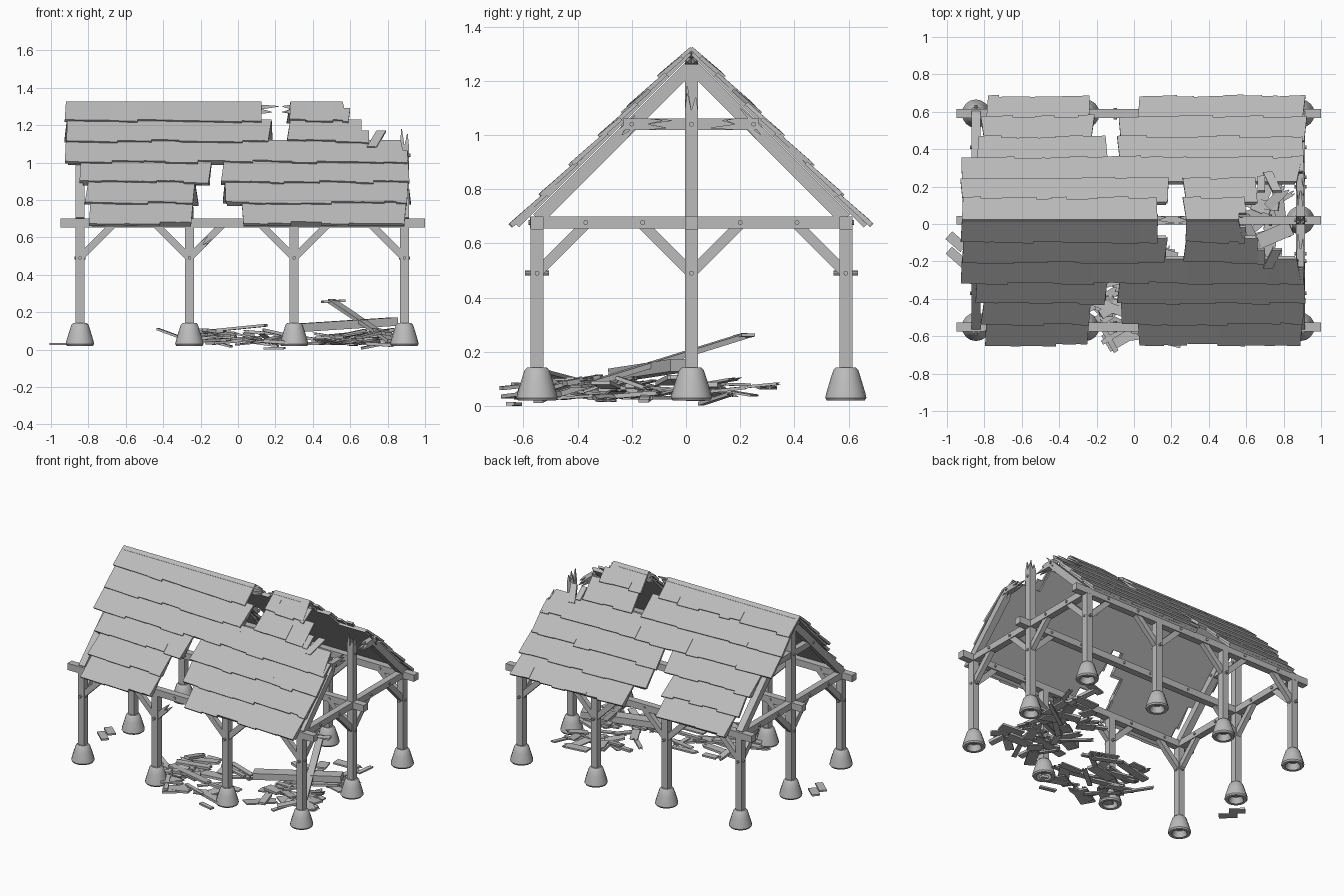
import bpy, bmesh, math, random
from mathutils import Vector, Matrix

random.seed(7)
rnd = random.uniform
if "Cube" in bpy.data.objects:
    bpy.data.objects.remove(bpy.data.objects["Cube"])

grey = bpy.data.materials.new("weathered_grey")
grey.use_nodes = True
grey.diffuse_color = (0.5, 0.5, 0.5, 1)
grey.node_tree.nodes["Principled BSDF"].inputs["Base Color"].default_value = (0.5, 0.5, 0.5, 1)

MID = 0.02                       # y of the ridge
POSTS_X = (-0.845, -0.26, 0.30, 0.89)
ENDS_X = (POSTS_X[0], POSTS_X[-1])
POSTS_Y = (-0.55, MID, 0.59)
C = math.sqrt(0.5)


def finish(name, bm):
    bmesh.ops.recalc_face_normals(bm, faces=bm.faces)
    mesh = bpy.data.meshes.new(name)
    bm.to_mesh(mesh)
    bm.free()
    ob = bpy.data.objects.new(name, mesh)
    bpy.context.collection.objects.link(ob)
    mesh.materials.append(grey)
    return ob


def hull(bm, low, high):
    """Prism between two matching rings of four points."""
    a = [bm.verts.new(p) for p in low]
    b = [bm.verts.new(p) for p in high]
    bm.faces.new(a)
    bm.faces.new(b)
    for i in range(4):
        j = (i + 1) % 4
        bm.faces.new((a[i], a[j], b[j], b[i]))


def beam(bm, p, q, w=0.048, h=0.048, broken=0):
    """Square timber from p to q; broken adds splinters of that length at q."""
    p, q = Vector(p), Vector(q)
    axis = (q - p).normalized()
    up = Vector((0, 0, 1)) if abs(axis.z) < 0.95 else Vector((0, 1, 0))
    side = axis.cross(up).normalized() * w / 2
    up = side.cross(axis).normalized() * h / 2

    def ring(c, cs=0, cu=0, k=1):
        return [c + side * (cs + k * i) + up * (cu + k * j)
                for i, j in ((-1, -1), (1, -1), (1, 1), (-1, 1))]
    hull(bm, ring(p), ring(q))
    if broken:
        for i in (-0.5, 0.5):
            for j in (-0.5, 0.5):
                tip = q + axis * broken * rnd(0.3, 1)
                hull(bm, ring(q, i, j, 0.5), ring(tip, i * 1.3, j * 1.3, 0.08))


def peg(bm, c, axis, length=0.035):
    rot = Matrix.Rotation(math.pi / 2, 4, "Y" if axis == "x" else "X")
    bmesh.ops.create_cone(bm, cap_ends=True, segments=8, radius1=0.009, radius2=0.009,
                          depth=length, matrix=Matrix.Translation(c) @ rot)


def slope(x, s, d, n):
    """Point on a roof slope: s side, d down from the ridge, n out of the surface."""
    return Vector((x, MID + s * (d + n) * C, 1.338 + (n - d) * C))


# Stone footings, hollow underneath
profile = ((0, 0.142), (0.036, 0.142), (0.046, 0.132), (0.058, 0.095), (0.072, 0.048),
           (0.076, 0.03), (0.07, 0.02), (0.05, 0.02), (0.035, 0.06), (0, 0.06))
spots = [(x, y) for x in POSTS_X for y in POSTS_Y if x in ENDS_X or y != MID]
bm = bmesh.new()
for x, y in spots:
    verts = [bm.verts.new((x + r, y, z)) for r, z in profile]
    edges = [bm.edges.new(pair) for pair in zip(verts, verts[1:])]
    bmesh.ops.spin(bm, geom=verts + edges, cent=(x, y, 0), axis=(0, 0, 1),
                   angle=math.tau, steps=16)
bmesh.ops.remove_doubles(bm, verts=bm.verts, dist=0.0005)
footings = finish("footings", bm)
bpy.context.view_layer.objects.active = footings
footings.select_set(True)
bpy.ops.object.shade_smooth_by_angle(angle=math.radians(40))
footings.select_set(False)

# Posts; the middle end posts reach for the ridge and one has snapped
bm = bmesh.new()
for x, y in spots:
    if y != MID:
        beam(bm, (x, y, 0.12), (x, y, 0.66))
    elif x < 0:
        beam(bm, (x, y, 0.12), (x, y, 1.27))
    else:
        beam(bm, (x, y, 0.12), (x, y, 1.09), broken=0.12)
finish("posts", bm)

# Long plates and tie beams
bm = bmesh.new()
for y in POSTS_Y:
    beam(bm, (-0.95, y, 0.676), (1.0, y, 0.676))
finish("long_beams", bm)
bm = bmesh.new()
for x in ENDS_X:
    beam(bm, (x, -0.575, 0.677), (x, 0.615, 0.677), 0.046, 0.046)
finish("tie_beams", bm)

# Corner braces along both directions
bm = bmesh.new()
for x, y in spots:
    for dx in (-1, 1):
        if POSTS_X[0] < x + dx * 0.3 < POSTS_X[-1]:
            snapped = x == POSTS_X[1] and y < 0 and dx > 0
            reach = 0.07 if snapped else 0.175
            beam(bm, (x, y, 0.49), (x + dx * reach, y, 0.49 + reach), 0.034, 0.038,
                 0.08 if snapped else 0)
    for dy in (-1, 1):
        if x in ENDS_X and POSTS_Y[0] < y + dy * 0.3 < POSTS_Y[-1]:
            beam(bm, (x, y, 0.49), (x, y + dy * 0.18, 0.67), 0.034, 0.038)
finish("braces", bm)

# Rafters, collar beams and the broken ridge beam
bm = bmesh.new()
for s in (-1, 1):
    x0, x1 = ENDS_X
    beam(bm, slope(x0, s, 0.86, -0.057), slope(x0, s, 0.04, -0.057))
    beam(bm, slope(x1, s, 0.86, -0.057), slope(x1, s, 0.42, -0.057), broken=0.14)
finish("rafters", bm)
bm = bmesh.new()
beam(bm, (ENDS_X[0], -0.24, 1.04), (ENDS_X[0], 0.28, 1.04), 0.04, 0.042)
for s in (-1, 1):
    beam(bm, (ENDS_X[1], MID + s * 0.25, 1.04), (ENDS_X[1], MID + s * 0.16, 1.04),
         0.04, 0.042, 0.09)
finish("collar_beams", bm)
bm = bmesh.new()
beam(bm, (-0.9, MID, 1.285), (0.13, MID, 1.285), broken=0.1)
beam(bm, (0.4, MID, 1.285), (0.28, MID, 1.285), broken=0.06)
beam(bm, (0.4, MID, 1.285), (0.5, MID, 1.285), broken=0.12)
finish("ridge_beam", bm)

# Wooden pegs at the joints
bm = bmesh.new()
for x, y in spots:
    if y != MID:
        peg(bm, (x, y, 0.49), "y", 0.09)
    if x in ENDS_X:
        peg(bm, (x, y, 0.49), "x", 0.06)
for x in ENDS_X:
    for y in (-0.37, -0.16, 0.20, 0.41):
        peg(bm, (x, y, 0.677), "x", 0.062)
    for y in (-0.2, MID, 0.25):
        peg(bm, (x, y, 1.04), "x", 0.062)
for y in POSTS_Y:
    for x in (-0.7, -0.42, -0.1, 0.12, 0.48, 0.73):
        peg(bm, (x, y, 0.677), "y", 0.062)
finish("pegs", bm)

# Roof rows from ridge to eave, each a list of surviving stretches in x
ROWS = (((-0.92, 0.125), (0.28, 0.56)), ((-0.915, 0.18), (0.28, 0.66)),
        ((-0.92, 0.87),), ((-0.84, -0.14), (-0.075, 0.91)),
        ((-0.80, -0.23), (-0.07, 0.91)), ((-0.79, -0.24), (0.02, 0.90)))
PITCH = 0.155


def shingle(bm, s, x0, x1, d0, d1, skew=(0, 0)):
    top = [slope(x, s, d0, n) for x, n in
           ((x0, -0.02), (x1, -0.02), (x1, -0.006), (x0, -0.006))]
    low = [slope(x, s, d, n) for x, d, n in
           ((x0 + skew[0], d1, -0.013), (x1 + skew[1], d1 + 0.004, -0.013),
            (x1 + skew[1], d1 + 0.004, 0.005), (x0 + skew[0], d1, 0.005))]
    hull(bm, top, low)


for s, label in ((-1, "front"), (1, "back")):
    deck, tiles = bmesh.new(), bmesh.new()
    for i, row in enumerate(ROWS):
        d0 = max(0.012, i * PITCH - 0.01)
        for a, b in row:
            hull(deck, [slope(x, s, max(d0, 0.03), n) for x, n in
                        ((a + 0.01, -0.03), (b - 0.01, -0.03), (b - 0.01, -0.018), (a + 0.01, -0.018))],
                 [slope(x, s, (i + 1) * PITCH, n) for x, n in
                  ((a + 0.01, -0.03), (b - 0.01, -0.03), (b - 0.01, -0.014), (a + 0.01, -0.014))])
            x = a
            while x < b:
                x2 = x + rnd(0.06, 0.19)
                if b - x2 < 0.05:
                    x2 = b
                skew = (rnd(-0.02, 0.012) if x == a else 0, rnd(-0.02, 0.03) if x2 == b else 0)
                shingle(tiles, s, x, x2, d0, (i + 1) * PITCH + rnd(-0.003, 0.016), skew)
                x = x2
    # Stepped and slipped shingles beside the collapsed corner
    shingle(tiles, s, 0.56, 0.60, 0.06, 0.17, (0, -0.01))
    shingle(tiles, s, 0.66, 0.70, 0.23, 0.33)
    shingle(tiles, s, 0.74, 0.79, 0.23, 0.36, (-0.05, -0.05))
    shingle(tiles, s, 0.84, 0.905, 0.38, 0.48)
    finish(label + "_roof_deck", deck)
    finish(label + "_shingles", tiles)

# Fallen boards heaped under the collapsed parts
bm = bmesh.new()
heaps = ((0.0, -0.3, 0.22, 0.24, 24), (0.62, -0.15, 0.2, 0.3, 34), (0.05, -0.55, 0.2, 0.06, 7),
         (0.65, 0.2, 0.16, 0.14, 8))
for cx, cy, rx, ry, count in heaps:
    for _ in range(count):
        c = Vector((cx + rnd(-rx, rx), cy + rnd(-ry, ry), rnd(0.025, 0.095)))
        angle, half = rnd(0, math.pi), rnd(0.05, 0.13)
        v = Vector((math.cos(angle) * half, math.sin(angle) * half * 0.8, rnd(-0.018, 0.018)))
        beam(bm, c - v, c + v, rnd(0.025, 0.075), rnd(0.008, 0.018), rnd(0, 0.05))
finish("fallen_boards", bm)

# Larger fallen timbers and stray shingles
bm = bmesh.new()
beam(bm, (0.82, -0.47, 0.045), (0.5, 0.22, 0.26), 0.045, 0.02)
beam(bm, (0.45, 0.2, 0.255), (0.57, 0.23, 0.262), 0.05, 0.012)
beam(bm, (0.30, -0.25, 0.115), (0.84, -0.02, 0.15), 0.08, 0.045)
beam(bm, (-0.25, -0.4, 0.09), (0.15, -0.55, 0.13), 0.05, 0.014)
beam(bm, (-0.43, -0.32, 0.11), (-0.24, -0.4, 0.04), 0.03, 0.012)
finish("fallen_timbers", bm)
bm = bmesh.new()
beam(bm, (-0.99, -0.06, 0.03), (-0.91, -0.13, 0.03), 0.055, 0.012)
beam(bm, (-0.99, -0.14, 0.03), (-0.90, -0.22, 0.03), 0.05, 0.012)
beam(bm, (-0.15, -0.64, 0.035), (-0.01, -0.56, 0.045), 0.1, 0.014)
beam(bm, (-0.2, -0.42, 0.08), (-0.07, -0.45, 0.1), 0.08, 0.014)
beam(bm, (0.14, -0.62, 0.006), (0.25, -0.65, 0.008), 0.03, 0.012)
finish("stray_shingles", bm)
